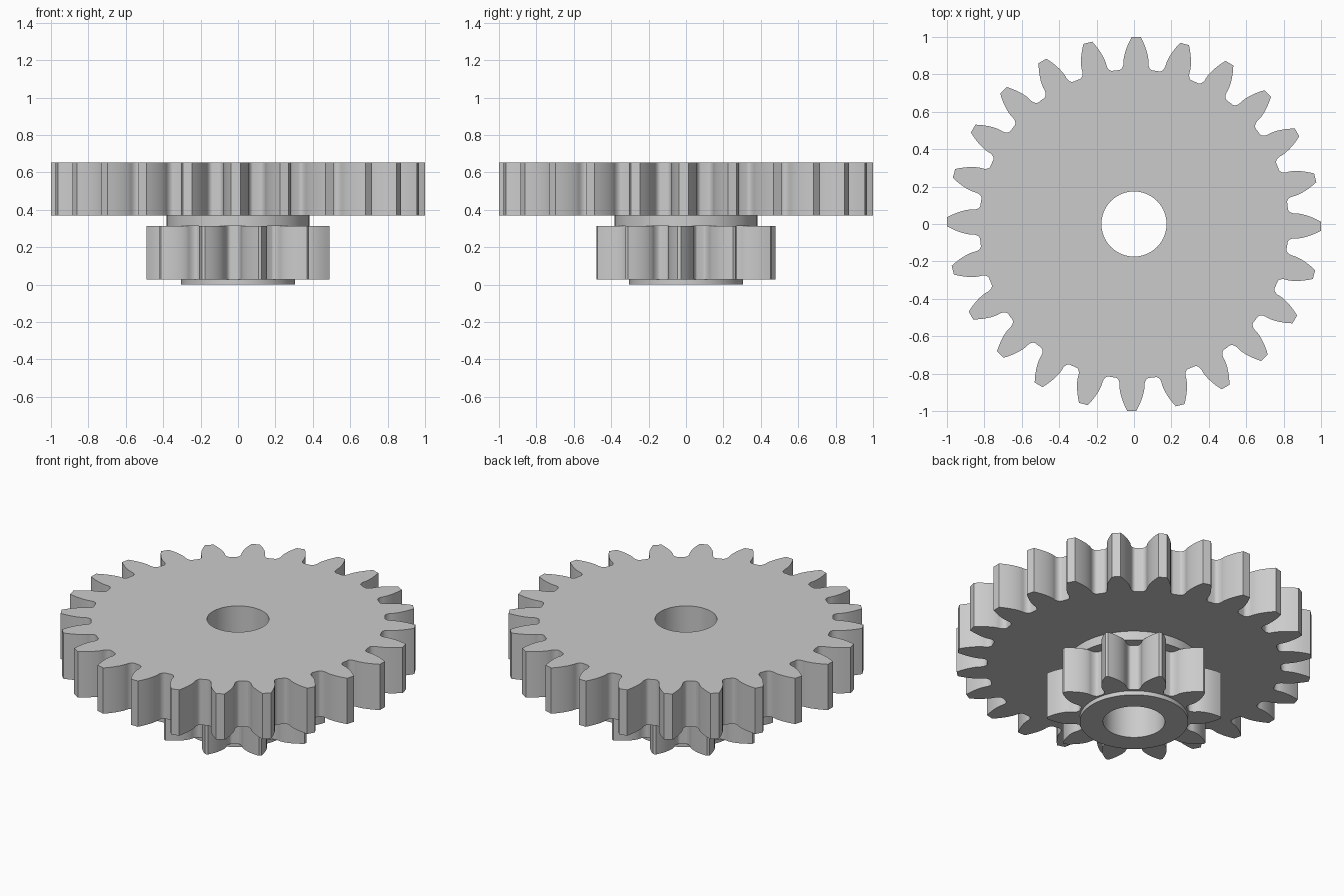
import bpy, bmesh
from math import sin, cos, tan, acos, sqrt, pi, radians

old = bpy.data.objects.get("Cube")
if old:
    bpy.data.objects.remove(old, do_unlink=True)

GREY = (0.6, 0.6, 0.6, 1.0)
grey = bpy.data.materials.new("plain grey")
grey.use_nodes = True
grey.diffuse_color = GREY
grey.node_tree.nodes["Principled BSDF"].inputs["Base Color"].default_value = GREY

MODULE = 1 / 13
PRESSURE = radians(20)
BORE = 0.174


def polar(r, a):
    return (r * cos(a), r * sin(a))


def circle(r, n=96):
    return [polar(r, 2 * pi * i / n) for i in range(n)]


def inv(a):
    return tan(a) - a


def gear_outline(teeth, shift, tip, turn, steps=8):
    """Involute gear outline with rounded roots."""
    pitch = MODULE * teeth / 2
    base = pitch * cos(PRESSURE)
    root = pitch + (shift - 1.25) * MODULE
    # half tooth angle at the base circle, with a little backlash
    half = (pi / 2 + 2 * shift * tan(PRESSURE)) / teeth + inv(PRESSURE) - 0.003 / pitch
    fillet = 0.6 * (pi / teeth - half)
    side = []
    # root fillet, then the involute flank up to the tip
    for i in range(steps + 1):
        p = pi / 2 * (1 - i / steps)
        side.append((root + (base - root) * (1 - sin(p)), half + fillet * (1 - cos(p))))
    for i in range(1, steps + 1):
        r = base + (tip - base) * (i / steps) ** 1.5
        side.append((r, half - inv(acos(base / r))))
    points = []
    for k in range(teeth):
        mid = turn + 2 * pi * k / teeth
        points += [polar(r, mid - a) for r, a in side]
        points += [polar(r, mid + a) for r, a in reversed(side)]
        points.append(polar(root, mid + pi / teeth))
    return points


def bored_plate(name, outline, z0, z1):
    """Extrude an outline with the shaft hole through it."""
    curve = bpy.data.curves.new(name, "CURVE")
    curve.dimensions = "2D"
    curve.fill_mode = "BOTH"
    curve.extrude = (z1 - z0) / 2
    for loop in (outline, circle(BORE)):
        spline = curve.splines.new("POLY")
        spline.points.add(len(loop) - 1)
        for point, (x, y) in zip(spline.points, loop):
            point.co = (x, y, 0, 1)
        spline.use_cyclic_u = True
    temp = bpy.data.objects.new(name + " outline", curve)
    bpy.context.collection.objects.link(temp)
    graph = bpy.context.evaluated_depsgraph_get()
    mesh = bpy.data.meshes.new_from_object(temp.evaluated_get(graph))
    bpy.data.objects.remove(temp, do_unlink=True)

    # weld caps to walls so that shading is continuous
    bm = bmesh.new()
    bm.from_mesh(mesh)
    bmesh.ops.remove_doubles(bm, verts=bm.verts, dist=0.00005)
    bmesh.ops.recalc_face_normals(bm, faces=bm.faces)
    bmesh.ops.translate(bm, verts=bm.verts, vec=(0, 0, (z0 + z1) / 2))
    bm.to_mesh(mesh)
    bm.free()
    mesh.name = name
    mesh.materials.clear()
    mesh.materials.append(grey)
    obj = bpy.data.objects.new(name, mesh)
    bpy.context.collection.objects.link(obj)
    bpy.ops.object.select_all(action="DESELECT")
    obj.select_set(True)
    bpy.context.view_layer.objects.active = obj
    bpy.ops.object.shade_smooth_by_angle(angle=radians(25))
    return obj


# Lower boss, small gear, collar and large gear, stacked on one shaft hole
bored_plate("lower_boss", circle(0.305), 0, 0.026)
bored_plate("small_gear", gear_outline(10, 0.37, 0.49, radians(-4.2)), 0.026, 0.312)
bored_plate("collar", circle(0.382), 0.312, 0.369)
bored_plate("large_gear", gear_outline(24, 0, 1.0, radians(-0.7)), 0.369, 0.653)
